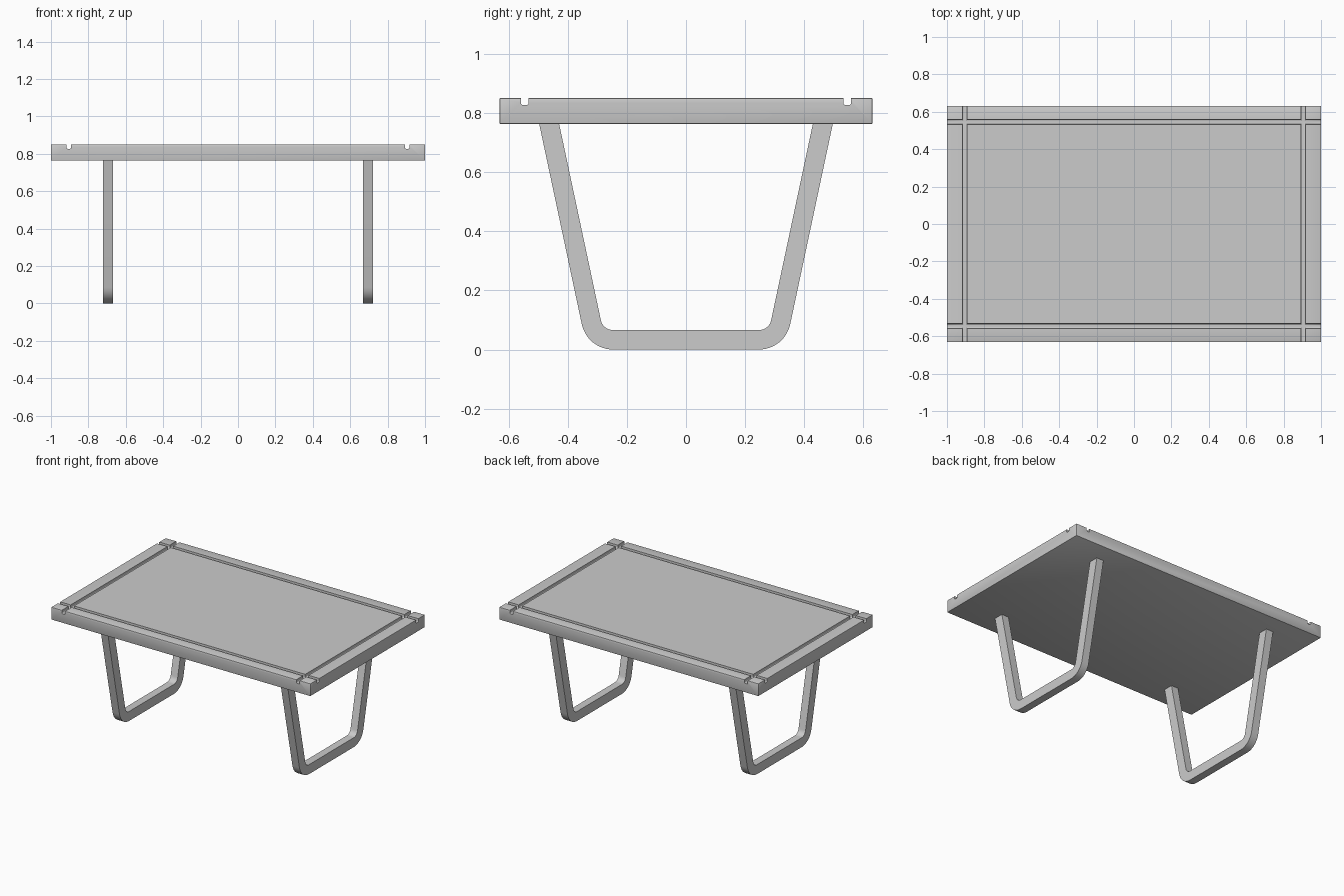
import bpy, bmesh, math

if "Cube" in bpy.data.objects:
    bpy.data.objects.remove(bpy.data.objects["Cube"])

TOP_Z, UNDER_Z = 0.851, 0.764


def new_object(name, bm):
    bmesh.ops.recalc_face_normals(bm, faces=bm.faces)
    mesh = bpy.data.meshes.new(name)
    bm.to_mesh(mesh)
    bm.free()
    ob = bpy.data.objects.new(name, mesh)
    bpy.context.collection.objects.link(ob)
    return ob


def activate(ob):
    bpy.ops.object.select_all(action='DESELECT')
    ob.select_set(True)
    bpy.context.view_layer.objects.active = ob


# Table slab with slightly softened edges
bm = bmesh.new()
bmesh.ops.create_cube(bm, size=1)
for v in bm.verts:
    v.co = (v.co.x * 2, v.co.y * 1.262, UNDER_Z + (v.co.z + 0.5) * (TOP_Z - UNDER_Z))
bmesh.ops.bevel(bm, geom=bm.edges[:], offset=0.003, segments=2, profile=0.5, affect='EDGES')
table_top = new_object("table_top", bm)


# Round-bottomed grooves, running the full length and width
def groove_cutter(offset, along_x):
    bottom, half, r = 0.827, 0.013, 0.008
    prof = [(-half, TOP_Z + 0.03)]
    for s, start in ((-1, 180), (1, 270)):
        for i in range(5):
            a = math.radians(start + 22.5 * i)
            prof.append((s * (half - r) + r * math.cos(a), bottom + r + r * math.sin(a)))
    prof.append((half, TOP_Z + 0.03))
    bm = bmesh.new()
    place = (lambda u, t, z: (t, u, z)) if along_x else (lambda u, t, z: (u, t, z))
    face = bm.faces.new([bm.verts.new(place(offset + u, -1.2, z)) for u, z in prof])
    ext = bmesh.ops.extrude_face_region(bm, geom=[face])
    moved = [g for g in ext["geom"] if isinstance(g, bmesh.types.BMVert)]
    bmesh.ops.translate(bm, verts=moved, vec=place(0, 2.4, 0))
    return new_object("groove_cutter", bm)


for side in (-1, 1):
    for offset, along_x in ((0.905, False), (0.546, True)):
        cutter = groove_cutter(side * offset, along_x)
        cutter.hide_render = True
        activate(table_top)
        mod = table_top.modifiers.new("groove", 'BOOLEAN')
        mod.operation, mod.solver, mod.object = 'DIFFERENCE', 'EXACT', cutter
        bpy.ops.object.modifier_apply(modifier=mod.name)
        bpy.data.objects.remove(cutter)
activate(table_top)
bpy.ops.object.shade_smooth_by_angle(angle=math.radians(30))


# Sled leg: flat bar bent into a tapered U
def leg_edge(radius):
    cy, cz, lean = 0.247, 0.108, math.radians(12)
    pts = []
    for i in range(9):
        a = -math.pi / 2 + (math.pi / 2 - lean) * i / 8
        pts.append((cy + radius * math.cos(a), cz + radius * math.sin(a)))
    y, z = pts[-1]
    pts.append((y + (UNDER_Z - z) * math.tan(lean), UNDER_Z))
    return [(-y, z) for y, z in reversed(pts)] + pts


def sled_leg(name, x, half_width=0.027):
    bm = bmesh.new()
    rings = []
    for (yo, zo), (yi, zi) in zip(leg_edge(0.108), leg_edge(0.042)):
        rings.append([bm.verts.new(c) for c in (
            (x - half_width, yo, zo), (x + half_width, yo, zo),
            (x + half_width, yi, zi), (x - half_width, yi, zi))])
    for a, b in zip(rings, rings[1:]):
        for k in range(4):
            n = (k + 1) % 4
            bm.faces.new((a[k], a[n], b[n], b[k]))
    bm.faces.new(rings[0])
    bm.faces.new(rings[-1])
    ob = new_object(name, bm)
    activate(ob)
    bpy.ops.object.shade_smooth_by_angle(angle=math.radians(30))


sled_leg("left_leg", -0.694)
sled_leg("right_leg", 0.694)
